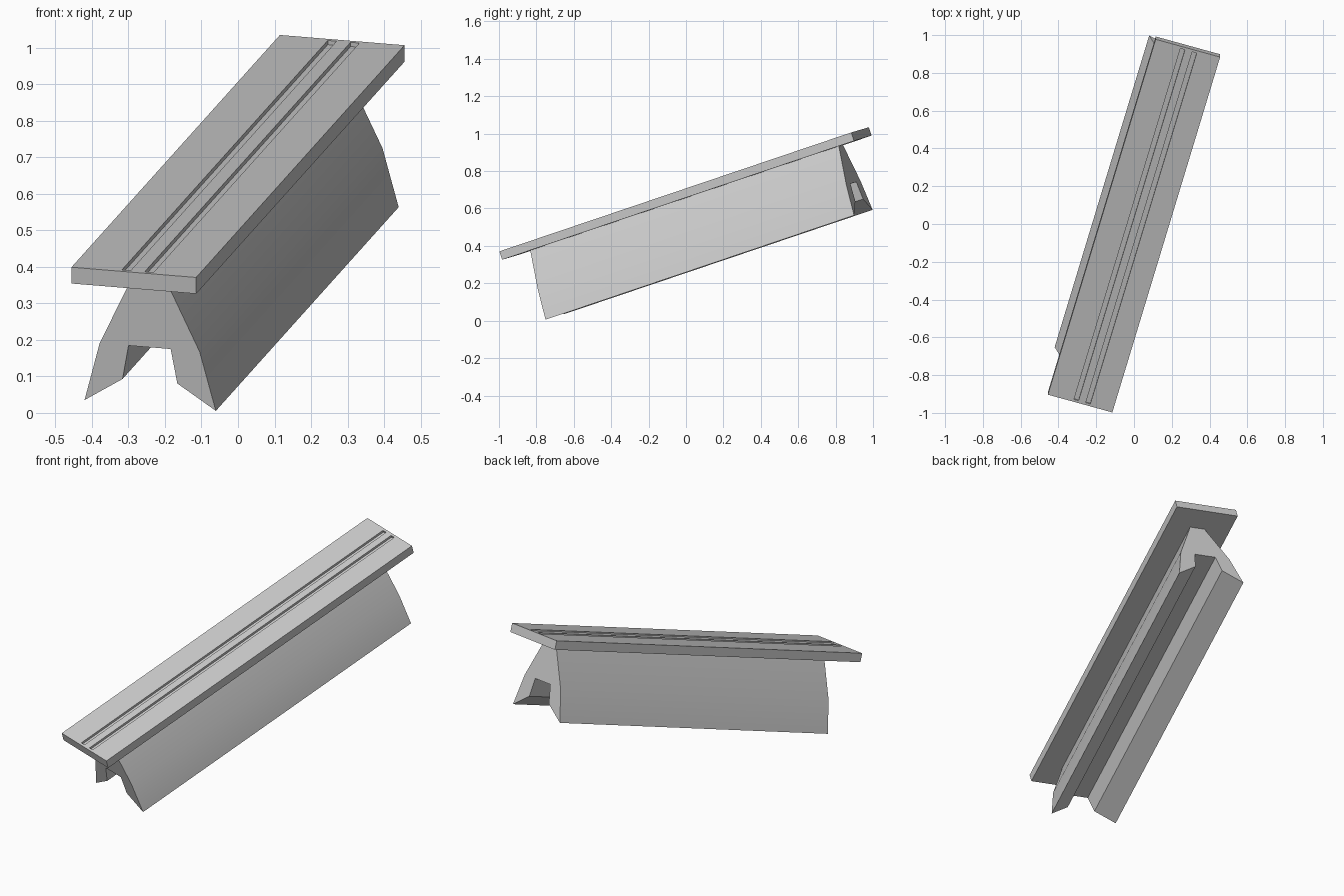
import bpy, bmesh
from mathutils import Matrix, Vector

if "Cube" in bpy.data.objects:
    bpy.data.objects.remove(bpy.data.objects["Cube"])

# Tilted frame: x = width, y = length, z = normal of the top plate
length_dir = Vector((0.276, 0.910, 0.3075)).normalized()
width_dir = Vector((0.961, -0.265, -0.079))
width_dir = (width_dir - length_dir * width_dir.dot(length_dir)).normalized()
up_dir = width_dir.cross(length_dir)
FRAME = Matrix.Translation((0, -0.01, 0.7025)) @ Matrix(
    (width_dir, length_dir, up_dir)).transposed().to_4x4()


def prism(name, profile, y0, y1):
    """Extrude an (x, z) profile along the length axis."""
    bm = bmesh.new()
    face = bm.faces.new([bm.verts.new((x, y0, z)) for x, z in profile])
    ext = bmesh.ops.extrude_face_region(bm, geom=[face])["geom"]
    verts = [g for g in ext if isinstance(g, bmesh.types.BMVert)]
    bmesh.ops.translate(bm, verts=verts, vec=(0, y1 - y0, 0))
    bmesh.ops.recalc_face_normals(bm, faces=bm.faces[:])
    mesh = bpy.data.meshes.new(name)
    bm.to_mesh(mesh)
    bm.free()
    obj = bpy.data.objects.new(name, mesh)
    bpy.context.collection.objects.link(obj)
    obj.matrix_world = FRAME
    return obj


def rect(x0, x1, z0, z1):
    return [(x0, z0), (x1, z0), (x1, z1), (x0, z1)]


# Top plate with two shallow closed grooves
top_plate = prism("top_plate", rect(-0.1775, 0.1775, -0.047, 0), -1.033, 1.033)
for side, x in (("left", -0.025), ("right", 0.04)):
    cutter = prism(side + "_groove_cutter",
                   rect(x - 0.0125, x + 0.0125, -0.012, 0.03), -1.02, 1.02)
    cutter.hide_render = True
    cutter.hide_set(True)
    cut = top_plate.modifiers.new(side + "_groove", 'BOOLEAN')
    cut.operation = 'DIFFERENCE'
    cut.solver = 'EXACT'
    cut.object = cutter

# Forked base rail: half profile mirrored across the centre
half = [(0.042, -0.047), (0.1425, -0.258), (0.187, -0.425),
        (0.078, -0.355), (0.060, -0.257)]
shift = 0.006
profile = [(x + shift, z) for x, z in half]
profile += [(-x + shift, z) for x, z in reversed(half)]
base_rail = prism("base_rail", profile, -0.906, 0.906)

# Soften only the shallow bend on the rail sides
bpy.ops.object.select_all(action='DESELECT')
base_rail.select_set(True)
bpy.context.view_layer.objects.active = base_rail
bpy.ops.object.shade_smooth_by_angle(angle=0.4)
